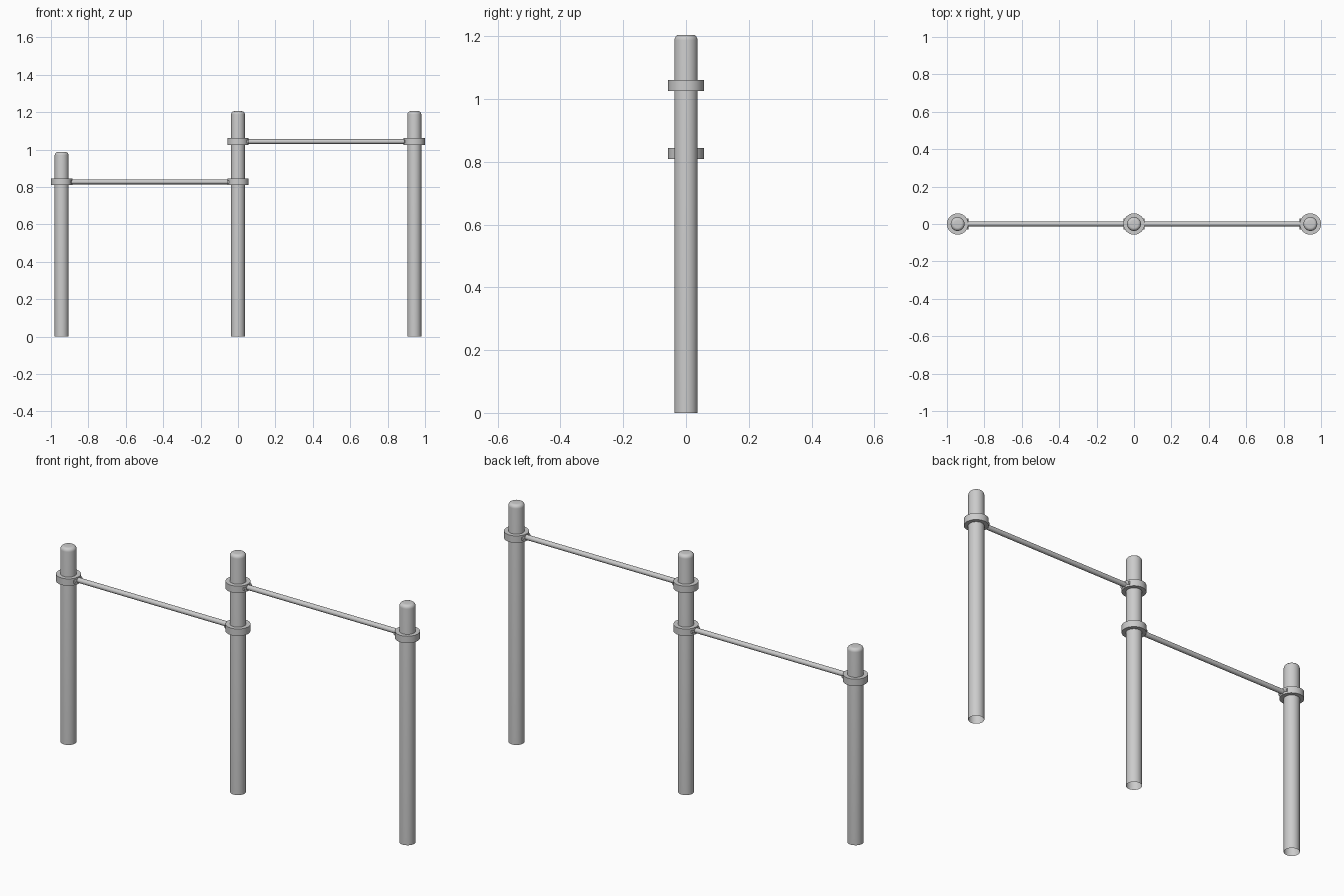
import bpy, bmesh, math
from mathutils import Matrix

cube = bpy.data.objects.get("Cube")
if cube:
    bpy.data.objects.remove(cube, do_unlink=True)

SPAN = 0.943         # post spacing
POST_R = 0.037
COLLAR_R = 0.057
LOW_BAR, HIGH_BAR = 0.827, 1.043

steel = bpy.data.materials.new("grey steel")
steel.use_nodes = True
GREY = (0.6, 0.6, 0.6, 1)
steel.diffuse_color = GREY
steel.node_tree.nodes["Principled BSDF"].inputs["Base Color"].default_value = GREY


def finish(name, bm, loc):
    bmesh.ops.remove_doubles(bm, verts=bm.verts, dist=1e-5)
    bmesh.ops.recalc_face_normals(bm, faces=bm.faces)
    mesh = bpy.data.meshes.new(name)
    bm.to_mesh(mesh)
    bm.free()
    mesh.materials.append(steel)
    obj = bpy.data.objects.new(name, mesh)
    obj.location = loc
    bpy.context.collection.objects.link(obj)
    bpy.ops.object.select_all(action='DESELECT')
    obj.select_set(True)
    bpy.context.view_layer.objects.active = obj
    bpy.ops.object.shade_smooth_by_angle(angle=math.radians(35))
    return obj


def lathe(name, profile, loc, steps=32, closed=False):
    """Spin an (r, z) profile around the z axis."""
    bm = bmesh.new()
    vs = [bm.verts.new((r, 0, z)) for r, z in profile]
    es = [bm.edges.new(p) for p in zip(vs, vs[1:])]
    if closed:
        es.append(bm.edges.new((vs[-1], vs[0])))
    bmesh.ops.spin(bm, geom=vs + es, axis=(0, 0, 1), cent=(0, 0, 0),
                   angle=2 * math.pi, steps=steps)
    return finish(name, bm, loc)


def rod(name, radius, length, axis, loc, sides, caps=True):
    bm = bmesh.new()
    turn = Matrix.Rotation(math.pi / 2, 4, 'Y' if axis == 'X' else 'X')
    bmesh.ops.create_cone(bm, cap_ends=caps, segments=sides, radius1=radius,
                          radius2=radius, depth=length, matrix=turn)
    return finish(name, bm, loc)


# Posts: tubes open at the foot with a rounded top edge
def post(name, x, height):
    b = 0.017
    arc = [(POST_R - b + b * math.cos(a), height - b + b * math.sin(a))
           for a in (math.radians(15 * i) for i in range(7))]
    lathe(name, [(POST_R, 0)] + arc + [(0, height)], (x, 0, 0))


post("right_post", -SPAN, 0.987)
post("middle_post", 0, 1.205)
post("left_post", SPAN, 1.205)


# Each bar runs between two collars, pinned to them by small cross bolts
def bar_set(side, x0, x1, z):
    h = 0.0175
    ring = [(POST_R - 0.002, -h), (COLLAR_R, -h), (COLLAR_R, h), (POST_R - 0.002, h)]
    rod(side + "_bar", 0.0125, x1 - x0 - 2 * POST_R, 'X', ((x0 + x1) / 2, 0, z), 16)
    for end, x, d in (("inner" if x0 == 0 else "outer", x0, 1),
                      ("inner" if x1 == 0 else "outer", x1, -1)):
        lathe(f"{side}_{end}_collar", ring, (x, 0, z), closed=True)
        rod(f"{side}_{end}_bolt", 0.008, 0.058, 'Y', (x + d * 0.049, 0, z), 12)


bar_set("right", -SPAN, 0, LOW_BAR)
bar_set("left", 0, SPAN, HIGH_BAR)
